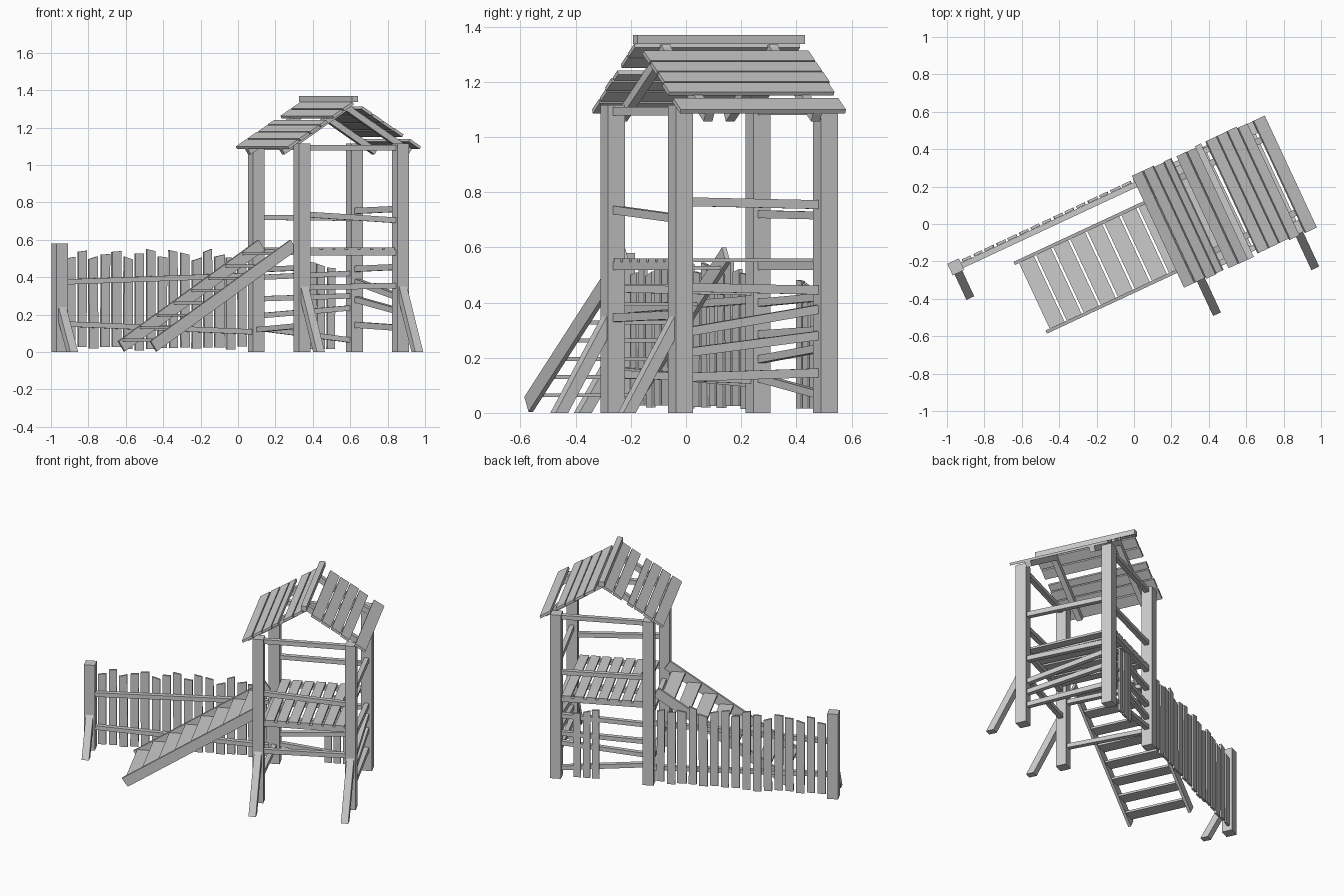
import bpy, math, random
from mathutils import Matrix, Vector

random.seed(4)
cube = bpy.data.objects.get("Cube")
if cube:
    bpy.data.objects.remove(cube, do_unlink=True)

wood = bpy.data.materials.new("grey_wood")
wood.use_nodes = True
GREY = (0.6, 0.6, 0.6, 1)
wood.diffuse_color = GREY
wood.node_tree.nodes["Principled BSDF"].inputs["Base Color"].default_value = GREY

# Everything is laid out square to the tower, then turned into place
PLACE = Matrix.Translation((0.483, 0.12, 0)) @ Matrix.Rotation(math.radians(25), 4, 'Z')
H = 0.29        # half the post spacing
F = 0.256       # inner face of the posts
P = 0.068       # post thickness


def add(name, verts, faces):
    mesh = bpy.data.meshes.new(name)
    mesh.from_pydata([PLACE @ Vector(v) for v in verts], [], faces)
    mesh.materials.append(wood)
    obj = bpy.data.objects.new(name, mesh)
    bpy.context.collection.objects.link(obj)
    return obj


def prism(name, profile, offset):
    """Extrude a closed loop of points along an offset."""
    n = len(profile)
    low = [Vector(p) for p in profile]
    verts = low + [p + Vector(offset) for p in low]
    faces = [tuple(reversed(range(n))), tuple(range(n, 2 * n))]
    faces += [(i, (i + 1) % n, n + (i + 1) % n, n + i) for i in range(n)]
    obj = add(name, verts, faces)
    import bmesh
    bm = bmesh.new()
    bm.from_mesh(obj.data)
    bmesh.ops.recalc_face_normals(bm, faces=bm.faces)
    bm.to_mesh(obj.data)
    bm.free()
    return obj


def beam(name, a, b, width, depth):
    """Straight timber from a to b; width is level, depth is upright."""
    a, b = Vector(a), Vector(b)
    d = (b - a).normalized()
    up = Vector((0, 1, 0)) if abs(d.z) > 0.95 else Vector((0, 0, 1))
    side = d.cross(up).normalized()
    up = side.cross(d)
    s, t = side * width / 2, up * depth / 2
    return prism(name, [a - s - t, a + s - t, a + s + t, a - s + t], b - a)


def post(name, u, v, height):
    beam(name, (u, v, 0), (u, v, height), P, P)


def brace(name, u, v, reach, height):
    """Leaning foot against the front face of a post."""
    f = v - P / 2
    k = 0.05
    top = height * (1 - k / reach)
    prism(name, [(u - 0.023, f, height), (u - 0.023, f, top),
                 (u - 0.023, f - reach + k, 0), (u - 0.023, f - reach, 0)], (0.046, 0, 0))


# Posts and their braces
for side, u in (("left", -H), ("right", H)):
    post("front_post_" + side, u, -H, 1.115)
    post("back_post_" + side, u, H, 1.115)
    brace("front_brace_" + side, u, -H, 0.205, 0.35)
FENCE_U = -1.449
post("fence_post", FENCE_U, H, 0.58)
brace("fence_brace", FENCE_U, H, 0.15, 0.24)

# Front and back rails, as heights at the left and right ends
for z0, z1 in ((1.093, 1.093), (0.735, 0.705), (0.532, 0.532), (0.345, 0.355)):
    beam("front_rail", (-F, -H, z0), (F, -H, z1), 0.03, 0.03)
for z0, z1 in ((1.093, 1.093), (0.72, 0.715), (0.532, 0.532), (0.4, 0.42),
               (0.285, 0.3), (0.195, 0.235), (0.125, 0.065)):
    beam("back_rail", (-F, H, z0), (F, H, z1), 0.03, 0.028)

# Climbing rungs on the right, plain rails on the left
for z0, z1 in ((0.765, 0.755), (0.455, 0.445), (0.295, 0.375), (0.22, 0.28), (0.13, 0.145)):
    beam("climbing_rung", (H, -F, z0), (H, F, z1), 0.03, 0.032)
for z0, z1 in ((0.45, 0.44), (0.14, 0.12)):
    beam("left_rail", (-H, -F, z0), (-H, F, z1), 0.03, 0.028)

# Floor boards
for i in range(7):
    u = -0.222 + i * 0.074
    skew = random.uniform(-0.004, 0.004)
    beam("floor_board", (u - skew, -0.305, 0.553), (u + skew, 0.305, 0.553), 0.058, 0.014)

# Roof: two pitched sides of boards on crossed rafters
SLOPE = 0.63


def roof_z(u):
    return 1.345 - SLOPE * abs(u)


left_boards = ((0.33, 0.39), (0.268, 0.322), (0.208, 0.262), (0.165, 0.202),
               (0.075, 0.13), (0.012, 0.068))
right_boards = ((0.325, 0.39), (0.235, 0.288), (0.175, 0.229), (0.114, 0.169), (0.05, 0.108))
for sign, boards in ((-1, left_boards), (1, right_boards)):
    for lo, hi in boards:
        j = random.uniform(-0.006, 0.006)
        drop = 0.014
        prism("roof_board", [(sign * lo, j - 0.33, roof_z(lo)), (sign * hi, j - 0.33, roof_z(hi)),
                             (sign * (hi - 0.007), j - 0.33, roof_z(hi) - drop),
                             (sign * (lo - 0.007), j - 0.33, roof_z(lo) - drop)], (0, 0.66, 0))
    for v in (-0.215, 0.215):
        beam("rafter", (-sign * 0.015, v, 1.32), (sign * 0.375, v, roof_z(0.375) - 0.037), 0.035, 0.036)
beam("ridge_cap", (0, -0.335, 1.353), (0, 0.335, 1.353), 0.036, 0.034)

# Stepped ramp: two stringers with level treads
LOW, HIGH = Vector((-1.14, 0, 0.031)), Vector((-0.315, 0, 0.572))
for side, v in (("front", -0.23), ("back", 0.175)):
    off = Vector((0, v, 0))
    beam("ramp_stringer_" + side, LOW + off, HIGH + off, 0.018, 0.065)
for i in range(8):
    c = LOW.lerp(HIGH, (i + 0.5) / 8.2)
    beam("ramp_tread", (c.x, -0.222, c.z), (c.x, 0.167, c.z), 0.088, 0.014)

# Fence rails and uneven pickets
for z0, z1 in ((0.375, 0.41), (0.15, 0.108)):
    beam("fence_rail", (FENCE_U + P / 2, 0.283, z0), (-H - P / 2, 0.283, z1), 0.03, 0.028)


def picket(u, low, high, width):
    lean, cut = random.uniform(-0.004, 0.004), random.uniform(-0.009, 0.009)
    w = width / 2
    prism("picket", [(u - w, 0.299, low), (u + w, 0.299, low),
                     (u + w + lean, 0.299, high + cut), (u - w + lean, 0.299, high - cut)],
          (0, 0.014, 0))


for i in range(16):
    picket(-1.378 + i * 0.0675, random.uniform(0.008, 0.03),
           random.uniform(0.495, 0.545), random.uniform(0.048, 0.058))
for i in range(3):
    picket(0.04 + i * 0.058, 0.015, 0.48 - i * 0.015, 0.045)
